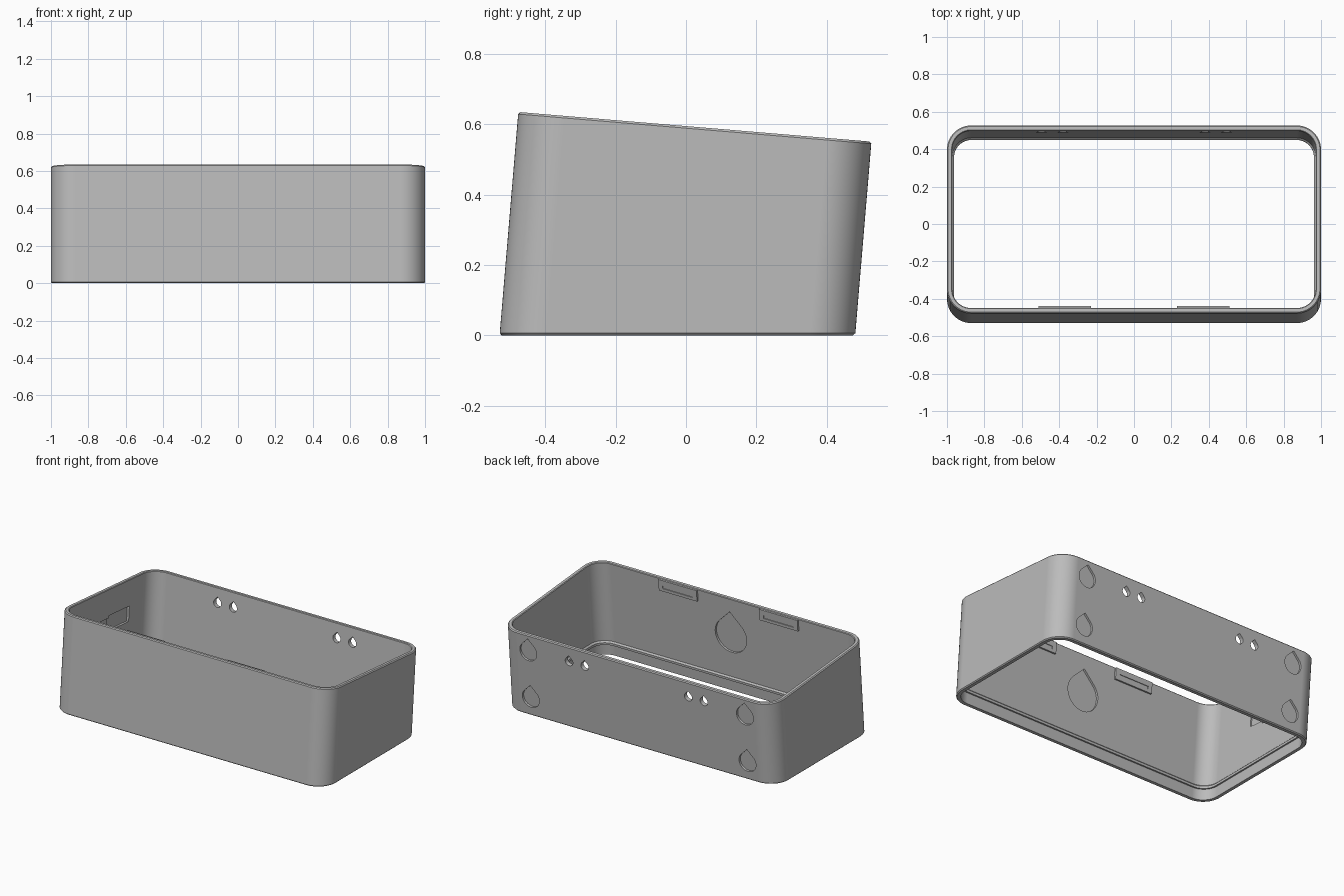
import bpy, bmesh
from math import sin, cos, pi, radians
from mathutils import Matrix

cube = bpy.data.objects.get("Cube")
if cube:
    bpy.data.objects.remove(cube, do_unlink=True)

TILT = radians(4.8)
HALF_X, HALF_Y, TOP, RADIUS, WALL = 1.0, 0.504, 0.595, 0.13, 0.028
INNER_Y = HALF_Y - WALL
# the whole shell leans backwards; the foot is cut level
LEAN = Matrix.Translation((0, -0.0245, 0)) @ Matrix.Rotation(-TILT, 4, 'X')

grey = bpy.data.materials.new("plain grey")
grey.use_nodes = True
grey.diffuse_color = (0.5, 0.5, 0.5, 1)
grey.node_tree.nodes["Principled BSDF"].inputs["Base Color"].default_value = (0.5, 0.5, 0.5, 1)


def finish(bm, name):
    bmesh.ops.recalc_face_normals(bm, faces=bm.faces)
    bmesh.ops.transform(bm, matrix=LEAN, verts=bm.verts)
    mesh = bpy.data.meshes.new(name)
    bm.to_mesh(mesh)
    bm.free()
    mesh.materials.append(grey)
    obj = bpy.data.objects.new(name, mesh)
    bpy.context.collection.objects.link(obj)
    return obj


def rounded_outline(inset, steps=14):
    r = RADIUS - inset
    for quarter, (sx, sy) in enumerate([(1, 1), (-1, 1), (-1, -1), (1, -1)]):
        for i in range(steps + 1):
            a = (quarter + i / steps) * pi / 2
            yield (sx * (HALF_X - RADIUS) + r * cos(a),
                   sy * (HALF_Y - RADIUS) + r * sin(a))


def box(name, centre, size):
    bm = bmesh.new()
    bmesh.ops.create_cube(bm, size=1, matrix=Matrix.Translation(centre) @ Matrix.Diagonal((*size, 1)))
    return finish(bm, name)


def teardrop(name, x, z, r, y0, y1):
    # circle with a pointed top, extruded through the wall
    pts = [(r * cos(a), r * sin(a)) for a in
           (radians(135) + radians(270) * i / 32 for i in range(33))]
    pts.append((0, r * 1.414))
    bm = bmesh.new()
    face = bm.faces.new([bm.verts.new((x + px, y0, z + pz)) for px, pz in pts])
    out = bmesh.ops.extrude_face_region(bm, geom=[face])["geom"]
    bmesh.ops.translate(bm, vec=(0, y1 - y0, 0),
                        verts=[v for v in out if isinstance(v, bmesh.types.BMVert)])
    return finish(bm, name)


def cut(target, cutters):
    bpy.context.view_layer.objects.active = target
    for c in cutters:
        c.hide_render = True
        mod = target.modifiers.new("cut", 'BOOLEAN')
        mod.operation, mod.solver, mod.object = 'DIFFERENCE', 'EXACT', c
        bpy.ops.object.modifier_apply(modifier=mod.name)
        bpy.data.objects.remove(c, do_unlink=True)


# shell section: inset, height, and whether the height is level with the ground
section = [(0.006, 0, True), (0, 0.006, True),
           (0, TOP - 0.006, False), (0.006, TOP, False),
           (WALL - 0.004, TOP, False), (WALL, TOP - 0.004, False),
           (WALL, 0.095, True), (0.038, 0.085, True),
           (0.038, 0.07, True), (WALL, 0.07, True), (WALL, 0, True)]
bm = bmesh.new()
rings = []
for inset, h, level in section:
    rings.append([bm.verts.new((x, y, (h + y * sin(TILT)) / cos(TILT) if level else h))
                  for x, y in rounded_outline(inset)])
for a, b in zip(rings, rings[1:] + rings[:1]):
    for i in range(len(a)):
        j = (i + 1) % len(a)
        bm.faces.new((a[i], a[j], b[j], b[i]))
shell = finish(bm, "shell_wall")

# keyhole recesses and screw holes in the back, large recess inside the front
cutters = [teardrop("front_recess", 0, 0.34, 0.115, -INNER_Y - 0.014, -INNER_Y + 0.05)]
for s in (-1, 1):
    for z in (0.16, 0.48):
        cutters.append(teardrop("back_recess", s * 0.795, z, 0.062, HALF_Y - 0.014, HALF_Y + 0.05))
    for x in (0.38, 0.495):
        cutters.append(teardrop("screw_hole", s * x, 0.495, 0.028, INNER_Y - 0.05, HALF_Y + 0.05))
# stepped pocket inside one side wall
side = -HALF_X + WALL
cutters.append(box("side_pocket", (side, 0.13, 0.37), (0.03, 0.22, 0.1)))
cutters.append(box("side_slot", (side, -0.03, 0.37), (0.016, 0.12, 0.07)))
cut(shell, cutters)

# slotted catches under the front rim
parts = [shell]
for s, name in ((1, "left_catch"), (-1, "right_catch")):
    catch = box(name, (s * 0.37, -INNER_Y + 0.004, 0.553), (0.28, 0.016, 0.075))
    cut(catch, [box("slot", (s * 0.37, -INNER_Y + 0.014, 0.545), (0.22, 0.014, 0.02))])
    parts.append(catch)

bpy.ops.object.select_all(action='DESELECT')
for p in parts:
    p.select_set(True)
bpy.context.view_layer.objects.active = shell
bpy.ops.object.shade_smooth_by_angle(angle=radians(30))
for p in parts:
    mod = p.modifiers.new("even shading", 'WEIGHTED_NORMAL')
    mod.keep_sharp = True
